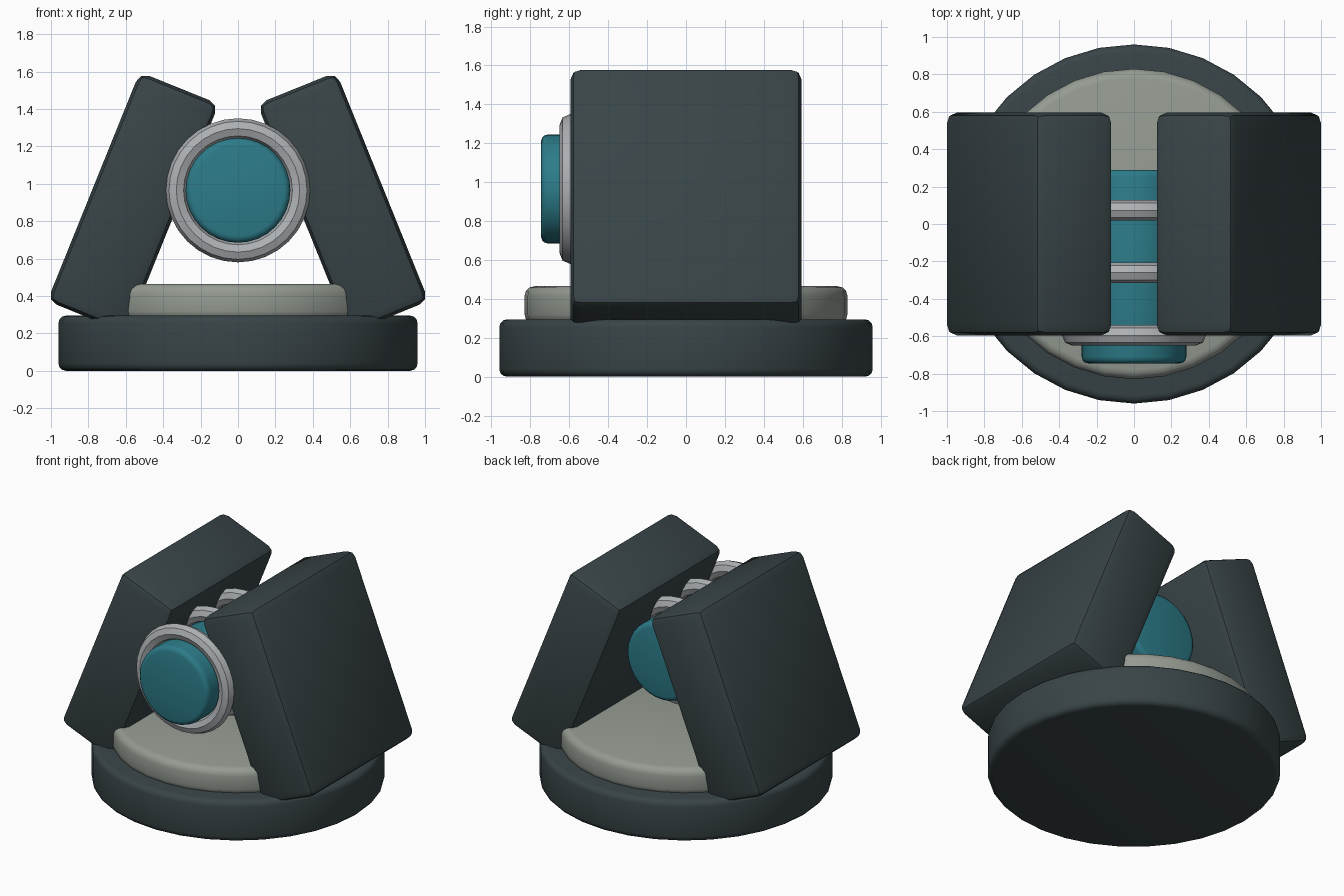
import bpy
from math import radians, pi

if "Cube" in bpy.data.objects:
    bpy.data.objects.remove(bpy.data.objects["Cube"])


def material(name, rgb):
    m = bpy.data.materials.new(name)
    m.diffuse_color = (*rgb, 1)
    m.use_nodes = True
    m.node_tree.nodes["Principled BSDF"].inputs["Base Color"].default_value = m.diffuse_color
    return m


DARK = material("dark_slate", (0.04, 0.058, 0.064))
TEAL = material("teal", (0.025, 0.20, 0.25))
STONE = material("pale_stone", (0.30, 0.33, 0.29))
SILVER = material("silver", (0.42, 0.44, 0.46))


def finish(name, mat, bevel=0.0, segments=2):
    ob = bpy.context.object
    ob.name = name
    ob.data.materials.append(mat)
    bpy.ops.object.transform_apply(location=False, rotation=False, scale=True)
    if bevel:
        mod = ob.modifiers.new("bevel", 'BEVEL')
        mod.width, mod.segments = bevel, segments
        mod.limit_method = 'ANGLE'
        bpy.ops.object.modifier_apply(modifier="bevel")
    bpy.ops.object.shade_smooth_by_angle(angle=radians(35))
    return ob


def disc(name, mat, radius, z0, z1, bevel):
    bpy.ops.mesh.primitive_cylinder_add(vertices=32, radius=radius, depth=z1 - z0,
                                        location=(0, 0, (z0 + z1) / 2))
    return finish(name, mat, bevel, 3)


# Round foot and the pale plate on top of it
disc("base", DARK, 0.96, 0.0, 0.295, 0.04)
disc("base_plate", STONE, 0.83, 0.27, 0.465, 0.05)

# Two thick slabs leaning towards each other
for side, label in ((-1, "left"), (1, "right")):
    bpy.ops.mesh.primitive_cube_add(size=1, location=(side * 0.561, 0, 0.90),
                                    rotation=(0, -side * radians(22), 0),
                                    scale=(0.456, 1.19, 1.32))
    finish(f"{label}_slab", DARK, 0.055, 2)

# Horizontal core held between the slabs
CORE_Z = 0.965
bpy.ops.mesh.primitive_cylinder_add(vertices=32, radius=0.28, depth=1.035,
                                    location=(0, -0.2275, CORE_Z),
                                    rotation=(pi / 2, 0, 0))
finish("core", TEAL, 0.035, 3)

# Metal rings around the core
for i, y in enumerate((-0.595, -0.26, 0.073)):
    bpy.ops.mesh.primitive_torus_add(major_radius=0.33, minor_radius=0.055,
                                     major_segments=32, minor_segments=8,
                                     location=(0, y, CORE_Z),
                                     rotation=(pi / 2, 0, 0))
    finish(f"core_ring_{i + 1}", SILVER)
